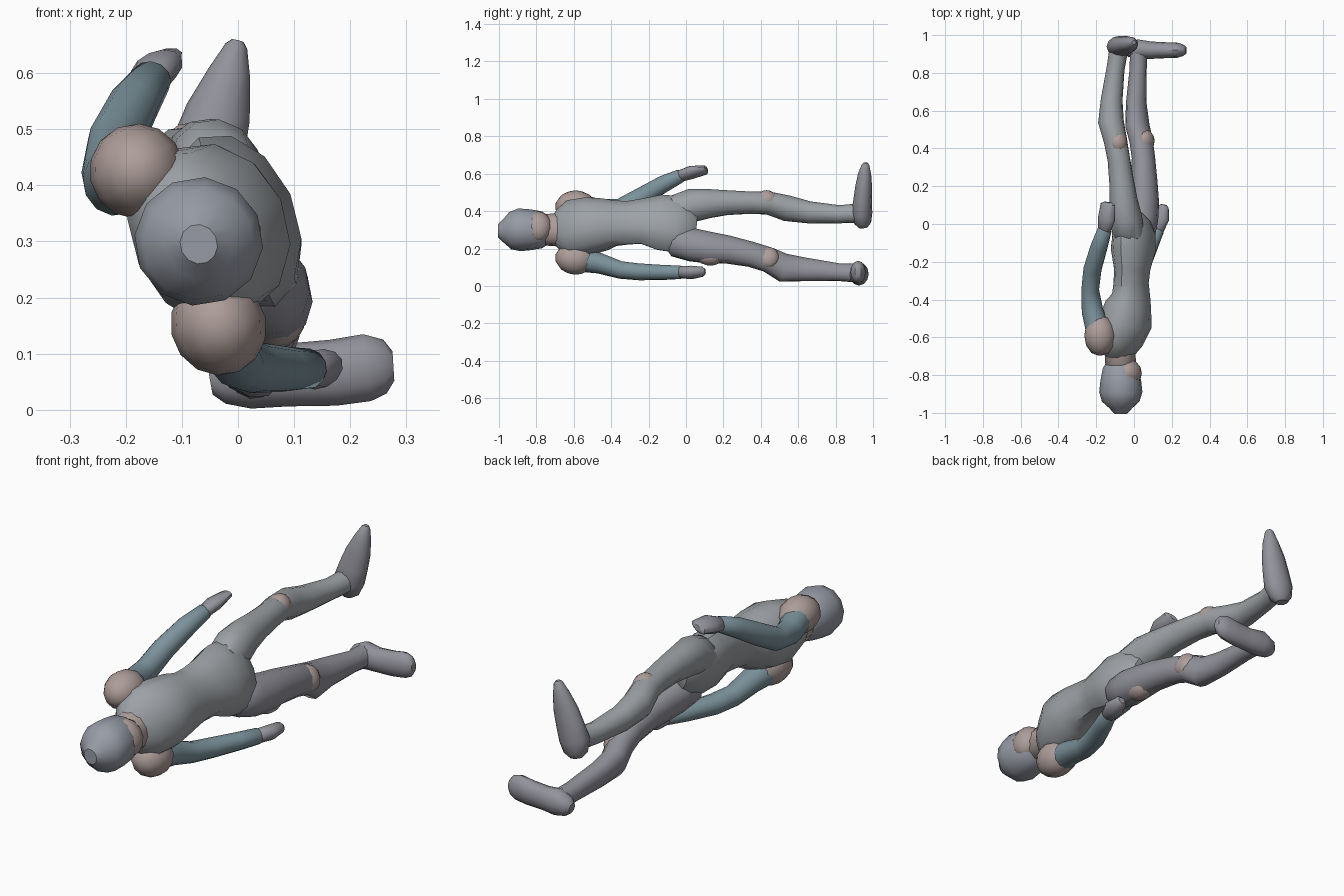
import bpy, bmesh, math
from mathutils import Vector

LAT = Vector((-0.41, 0, 0.91))      # shoulder-to-shoulder direction
SIDES = 12


def mat(name, r, g, b):
    m = bpy.data.materials.new(name)
    m.diffuse_color = (r, g, b, 1)
    return m


GREY = mat("suit_grey", 0.34, 0.36, 0.38)
DARK = mat("dark_cloth", 0.29, 0.29, 0.33)
TEAL = mat("teal_sleeve", 0.20, 0.29, 0.33)
TAN = mat("warm_tan", 0.42, 0.34, 0.32)
BLUE = mat("hood_blue", 0.31, 0.33, 0.38)


def finish(obj, m):
    obj.data.materials.append(m)
    for p in obj.data.polygons:
        p.use_smooth = True
    bpy.ops.object.select_all(action='DESELECT')
    obj.select_set(True)
    bpy.context.view_layer.objects.active = obj
    bpy.ops.object.shade_smooth_by_angle(angle=math.radians(40))


def loft(name, rings, m, axis=LAT):
    """Tube through (x, y, z, radius along axis, radius across) with domed ends."""
    pts = [Vector(r[:3]) for r in rings]
    n = len(pts)
    tans = [(pts[min(i + 1, n - 1)] - pts[max(i - 1, 0)]).normalized() for i in range(n)]
    secs = [(p, t, r[3], r[4]) for p, t, r in zip(pts, tans, rings)]

    def dome(sec, s):
        p, t, a, b = sec
        return (p + t * s * min(a, b) * 0.5, t, a * 0.55, b * 0.55)
    secs = [dome(secs[0], -1)] + secs + [dome(secs[-1], 1)]
    bm = bmesh.new()
    loops = []
    for p, t, a, b in secs:
        u = (axis - t * axis.dot(t)).normalized()
        v = t.cross(u)
        loops.append([bm.verts.new(p + u * a * math.cos(k * math.tau / SIDES)
                                   + v * b * math.sin(k * math.tau / SIDES))
                      for k in range(SIDES)])
    for l0, l1 in zip(loops, loops[1:]):
        for k in range(SIDES):
            j = (k + 1) % SIDES
            bm.faces.new((l0[k], l0[j], l1[j], l1[k]))
    bm.faces.new(loops[0])
    bm.faces.new(loops[-1])
    bmesh.ops.recalc_face_normals(bm, faces=bm.faces)
    me = bpy.data.meshes.new(name)
    bm.to_mesh(me)
    bm.free()
    obj = bpy.data.objects.new(name, me)
    bpy.context.collection.objects.link(obj)
    finish(obj, m)


def blob(name, loc, size, m):
    """Low-poly ellipsoid turned with the body."""
    bpy.ops.mesh.primitive_uv_sphere_add(segments=12, ring_count=7, location=loc,
                                         rotation=(0, math.radians(-24), 0))
    obj = bpy.context.object
    obj.name = name
    obj.scale = size
    finish(obj, m)


# torso from collar to crotch
loft("torso", [(-0.08, -0.68, 0.30, 0.12, 0.085), (-0.075, -0.62, 0.305, 0.165, 0.115),
               (-0.045, -0.52, 0.32, 0.16, 0.138), (-0.03, -0.43, 0.33, 0.145, 0.118),
               (-0.015, -0.38, 0.335, 0.13, 0.095), (-0.015, -0.31, 0.338, 0.125, 0.085),
               (-0.01, -0.24, 0.345, 0.13, 0.088), (-0.005, -0.14, 0.34, 0.16, 0.108),
               (0.0, -0.05, 0.33, 0.165, 0.10), (0.0, 0.02, 0.325, 0.13, 0.075)], GREY)

# neck, head, face
loft("neck", [(-0.07, -0.76, 0.30, 0.085, 0.08), (-0.075, -0.65, 0.30, 0.095, 0.08)], TAN)
loft("head", [(-0.07, -0.975, 0.295, 0.065, 0.06), (-0.07, -0.94, 0.295, 0.10, 0.10),
              (-0.07, -0.89, 0.30, 0.115, 0.115), (-0.07, -0.83, 0.30, 0.11, 0.108),
              (-0.07, -0.77, 0.30, 0.10, 0.095), (-0.065, -0.735, 0.30, 0.075, 0.08)], BLUE)
blob("face", (-0.03, -0.79, 0.315), (0.07, 0.075, 0.085), TAN)

# shoulder pads
blob("upper_shoulder", (-0.18, -0.59, 0.425), (0.085, 0.11, 0.085), TAN)
blob("lower_shoulder", (-0.035, -0.59, 0.15), (0.085, 0.11, 0.09), TAN)

# arms with hands
loft("upper_arm_and_sleeve", [(-0.19, -0.56, 0.42, 0.07, 0.065), (-0.22, -0.46, 0.405, 0.06, 0.057),
                              (-0.232, -0.35, 0.415, 0.055, 0.045), (-0.22, -0.24, 0.475, 0.052, 0.047),
                              (-0.185, -0.12, 0.545, 0.046, 0.045), (-0.155, -0.03, 0.588, 0.036, 0.038)], TEAL)
loft("upper_hand", [(-0.155, -0.03, 0.588, 0.03, 0.036), (-0.145, 0.03, 0.607, 0.032, 0.05),
                    (-0.138, 0.105, 0.62, 0.02, 0.042)], DARK)
loft("lower_arm_and_sleeve", [(-0.035, -0.56, 0.14, 0.065, 0.065), (-0.02, -0.46, 0.12, 0.055, 0.056),
                              (0.0, -0.35, 0.085, 0.047, 0.048), (0.03, -0.25, 0.075, 0.045, 0.048),
                              (0.085, -0.12, 0.072, 0.04, 0.042), (0.125, -0.03, 0.073, 0.036, 0.036)], TEAL)
loft("lower_hand", [(0.125, -0.03, 0.073, 0.032, 0.034), (0.145, 0.03, 0.072, 0.034, 0.045),
                    (0.155, 0.09, 0.076, 0.026, 0.03)], DARK)

# legs
loft("upper_leg", [(-0.03, -0.06, 0.40, 0.085, 0.085), (-0.04, 0.03, 0.43, 0.092, 0.082),
                   (-0.055, 0.12, 0.44, 0.08, 0.074), (-0.065, 0.22, 0.445, 0.067, 0.066),
                   (-0.08, 0.34, 0.445, 0.06, 0.06), (-0.098, 0.44, 0.443, 0.062, 0.062),
                   (-0.122, 0.54, 0.415, 0.07, 0.068), (-0.118, 0.66, 0.393, 0.06, 0.057),
                   (-0.098, 0.82, 0.383, 0.049, 0.048), (-0.08, 0.93, 0.39, 0.052, 0.05)], GREY)
loft("lower_leg", [(0.03, -0.06, 0.24, 0.085, 0.08), (0.045, 0.03, 0.22, 0.092, 0.082),
                   (0.055, 0.12, 0.205, 0.088, 0.076), (0.055, 0.22, 0.195, 0.078, 0.068),
                   (0.05, 0.35, 0.168, 0.07, 0.06), (0.038, 0.44, 0.14, 0.07, 0.06),
                   (0.018, 0.52, 0.097, 0.082, 0.06), (0.012, 0.64, 0.088, 0.066, 0.052),
                   (0.022, 0.82, 0.073, 0.048, 0.045), (0.025, 0.92, 0.068, 0.052, 0.045)], DARK)

# knee pads
blob("upper_knee_pad", (-0.085, 0.43, 0.46), (0.05, 0.06, 0.052), TAN)
blob("lower_knee_pad", (0.062, 0.44, 0.15), (0.045, 0.06, 0.06), TAN)

# belt pouch on the under side of the hip
blob("hip_pouch", (0.07, 0.13, 0.155), (0.05, 0.075, 0.045), TAN)

# boots: one points up, the other points sideways
loft("upper_boot", [(-0.085, 0.945, 0.335, 0.055, 0.045), (-0.075, 0.94, 0.39, 0.072, 0.056),
                    (-0.055, 0.945, 0.46, 0.067, 0.05), (-0.035, 0.95, 0.53, 0.058, 0.045),
                    (-0.015, 0.955, 0.60, 0.038, 0.035), (-0.003, 0.96, 0.648, 0.02, 0.02)],
     DARK, Vector((1, 0, 0)))
loft("lower_boot", [(-0.03, 0.925, 0.055, 0.045, 0.04), (0.02, 0.925, 0.064, 0.062, 0.052),
                    (0.09, 0.92, 0.062, 0.056, 0.046), (0.17, 0.92, 0.066, 0.059, 0.042),
                    (0.23, 0.92, 0.075, 0.06, 0.04), (0.262, 0.92, 0.077, 0.048, 0.03)],
     DARK, Vector((0, 0, 1)))
